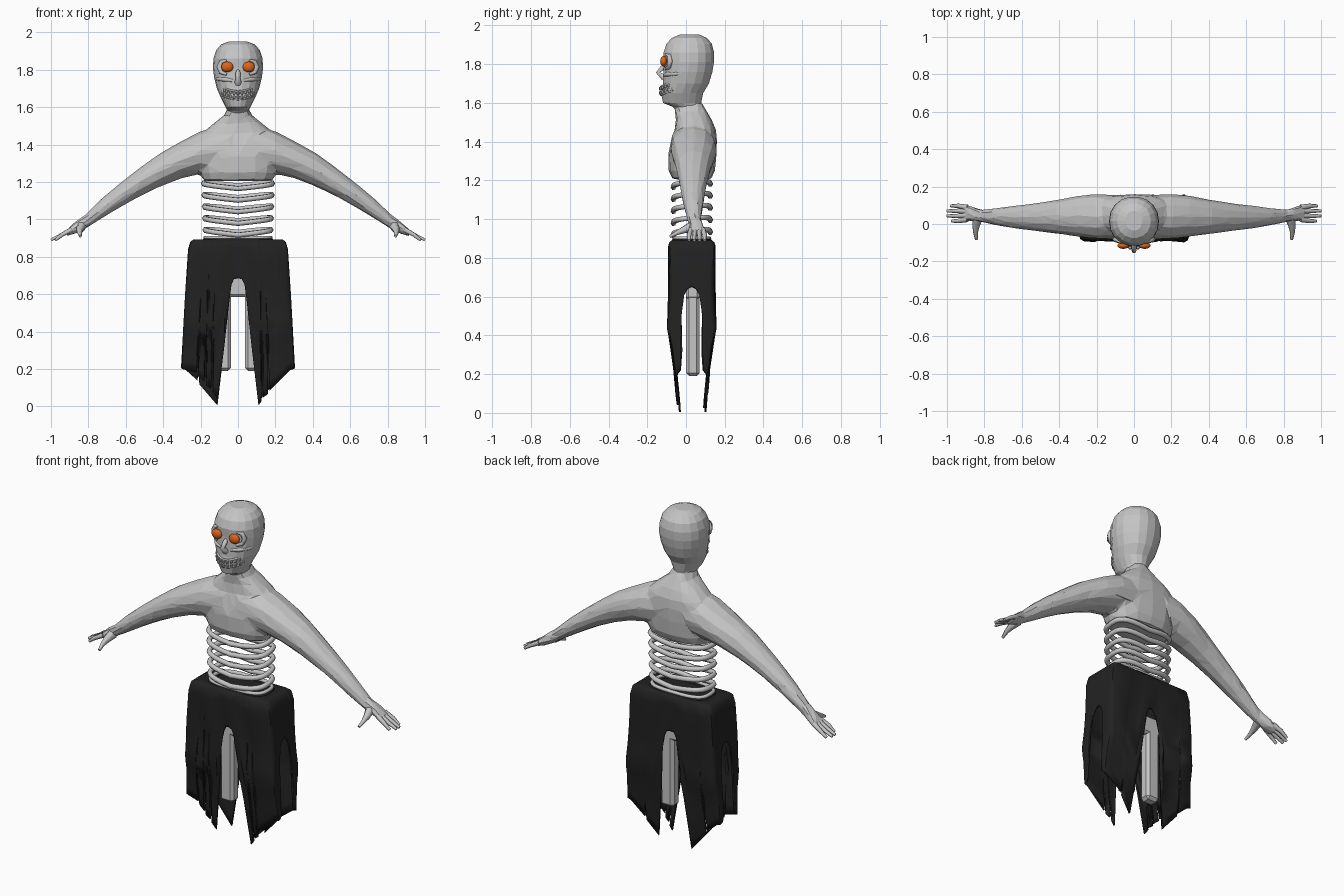
import bpy, bmesh, math
from mathutils import Vector

cube = bpy.data.objects.get("Cube")
if cube:
    bpy.data.objects.remove(cube, do_unlink=True)


def material(name, rgb):
    m = bpy.data.materials.new(name)
    m.use_nodes = True
    m.diffuse_color = (*rgb, 1)
    m.node_tree.nodes["Principled BSDF"].inputs["Base Color"].default_value = (*rgb, 1)
    return m


BONE = material("bone grey", (0.56, 0.56, 0.56))
CLOTH = material("black cloth", (0.016, 0.016, 0.016))
GLOW = material("eye orange", (0.75, 0.13, 0.01))


def finish(name, bm, mat, smooth=False):
    bmesh.ops.recalc_face_normals(bm, faces=bm.faces)
    me = bpy.data.meshes.new(name)
    bm.to_mesh(me)
    bm.free()
    ob = bpy.data.objects.new(name, me)
    bpy.context.collection.objects.link(ob)
    me.materials.append(mat)
    for p in me.polygons:
        p.use_smooth = smooth
    return ob


def loft(name, rings, mat, smooth=False, top=True):
    bm = bmesh.new()
    vs = [[bm.verts.new(p) for p in ring] for ring in rings]
    n = len(vs[0])
    for a, b in zip(vs, vs[1:]):
        for i in range(n):
            j = (i + 1) % n
            bm.faces.new((a[i], a[j], b[j], b[i]))
    bm.faces.new(vs[0])
    if top:
        bm.faces.new(vs[-1])
    return finish(name, bm, mat, smooth)


def oval(n, power=1.0):
    """Unit oval; a power below one makes it boxier."""
    out = []
    for i in range(n):
        a = math.tau * i / n
        c, s = math.cos(a), math.sin(a)
        out.append((math.copysign(abs(c) ** power, c), math.copysign(abs(s) ** power, s)))
    return out


def stack(name, rows, n, power):
    """Loft of level ovals; rows hold height, half width, front y, back y."""
    rings = [[(w * c, (f + b) / 2 + (b - f) / 2 * s, z) for c, s in oval(n, power)]
             for z, w, f, b in rows]
    return loft(name, rings, BONE)


def activate(obs):
    bpy.ops.object.select_all(action="DESELECT")
    for ob in obs:
        ob.select_set(True)
    bpy.context.view_layer.objects.active = obs[0]


def tube(name, points, radii, mat, closed=False):
    cu = bpy.data.curves.new(name, "CURVE")
    cu.dimensions = "3D"
    cu.bevel_depth, cu.bevel_resolution, cu.use_fill_caps = 1, 1, True
    sp = cu.splines.new("POLY")
    sp.points.add(len(points) - 1)
    for p, co, r in zip(sp.points, points, radii):
        p.co, p.radius = (*co, 1), r
    sp.use_cyclic_u = closed
    cu.materials.append(mat)
    ob = bpy.data.objects.new(name, cu)
    bpy.context.collection.objects.link(ob)
    activate([ob])
    bpy.ops.object.convert(target="MESH")


def ball(name, loc, scale, mat):
    bm = bmesh.new()
    bmesh.ops.create_uvsphere(bm, u_segments=16, v_segments=10, radius=1)
    for v in bm.verts:
        v.co = Vector(a * s + l for a, s, l in zip(v.co, scale, loc))
    finish(name, bm, mat, True)


def box(name, loc, size, mat, bevel):
    bm = bmesh.new()
    bmesh.ops.create_cube(bm, size=1)
    for v in bm.verts:
        v.co = Vector(a * s + l for a, s, l in zip(v.co, size, loc))
    bmesh.ops.bevel(bm, geom=bm.edges[:], offset=bevel, segments=1, affect="EDGES")
    finish(name, bm, mat)


def lerp(table, x):
    for (a, p), (b, q) in zip(table, table[1:]):
        if x <= b:
            return p + (q - p) * max(0, (x - a) / (b - a))
    return table[-1][1]


# Skull and neck
stack("skull", [(1.55, .06, -.04, .09), (1.58, .057, -.07, .08), (1.60, .066, -.12, .08),
                (1.65, .092, -.13, .09), (1.70, .113, -.12, .12), (1.76, .128, -.118, .138),
                (1.81, .134, -.115, .146), (1.86, .131, -.118, .147), (1.905, .116, -.102, .135),
                (1.935, .09, -.075, .11), (1.952, .045, -.035, .07)], 18, .95)
tube("nose", [(0, -.105, 1.80), (0, -.122, 1.78), (0, -.145, 1.757), (0, -.112, 1.73)],
     [.008, .015, .012, .02], BONE)
for x in (-1, 1):
    ball("eye", (x * .057, -.115, 1.815), (.032, .018, .028), GLOW)
    tube("outer_orbit", [(x * .06, -.102, 1.85), (x * .088, -.086, 1.843), (x * .1, -.082, 1.815),
                         (x * .09, -.088, 1.785), (x * .06, -.103, 1.775)],
         [.006, .012, .015, .012, .008], BONE)
    tube("cheekbone", [(x * .03, -.11, 1.742), (x * .07, -.095, 1.748), (x * .108, -.05, 1.75),
                       (x * .12, 0, 1.76)], [.008, .013, .01, .006], BONE)

# Teeth in two curved rows on gum ridges
for z, side in ((1.674, "upper"), (1.652, "lower")):
    arc = [(.088 * math.sin(a), -.035 - .098 * math.cos(a), z + .024 * math.sin(a) ** 2)
           for a in [math.radians(d) for d in range(-70, 71, 14)]]
    shift = .010 if side == "upper" else -.010
    tube(side + "_gum", [(x, y + .004, h + shift) for x, y, h in arc], [.006] * len(arc), BONE)
    for x, y, h in arc:
        box(side + "_tooth", (x, y, h), (.014, .014, .018), BONE, .003)

# Chest and arms, fused into one faceted body
body = [stack("body", [(1.205, .188, -.07, .13), (1.25, .203, -.09, .15), (1.34, .21, -.092, .158),
                       (1.41, .22, -.075, .16), (1.46, .19, -.058, .155), (1.51, .135, -.052, .135),
                       (1.56, .07, -.058, .105), (1.60, .055, -.065, .085)], 16, .8)]
# Rows hold x, height, half height, middle y, half depth
ARM = [(.04, 1.38, .13, .035, .12), (.2, 1.357, .115, .04, .12), (.3, 1.32, .1, .042, .11),
       (.42, 1.263, .09, .038, .09), (.54, 1.19, .075, .037, .073), (.65, 1.115, .063, .037, .06),
       (.75, 1.042, .052, .04, .045), (.82, .985, .04, .045, .033), (.87, .955, .034, .055, .043),
       (.92, .925, .018, .058, .048)]
for x in (-1, 1):
    body.append(loft("arm", [[(x * px, yc + hy * c, zc + hz * s) for c, s in oval(12)]
                             for px, zc, hz, yc, hy in ARM], BONE))
activate(body)
bpy.ops.object.join()
fuse = body[0].modifiers.new("fuse", "REMESH")
fuse.mode, fuse.voxel_size = "VOXEL", .012
relax = body[0].modifiers.new("relax", "SMOOTH")
relax.factor, relax.iterations = .5, 6
facet = body[0].modifiers.new("facet", "DECIMATE")
facet.ratio = .035

# Fingers and thumbs
for x in (-1, 1):
    for i, reach in enumerate((.975, 1.0, 1.0, .98)):
        y = .016 + .027 * i
        tube("finger", [(x * .89, .025 + .021 * i, .945), (x * .94, y, .918),
                        (x * reach, y, .89)], [.015, .012, .008], BONE)
    tube("thumb", [(x * .835, .035, .965), (x * .845, -.01, .945), (x * .847, -.045, .93),
                   (x * .843, -.083, .91)], [.028, .02, .013, .008], BONE)

# Ribs: hoops sagging in the middle of the front
for k in range(5):
    z, w = 1.182 - .062 * k, .184 - .002 * k
    path = [(w * c, .03 + .095 * s, z + .008 * s + .02 * (abs(c) - .5))
            for c, s in oval(28, .65)]
    tube("rib", path, [.0145] * len(path), BONE, True)
for z, mat, r in ((.902, BONE, .011), (.885, CLOTH, .016)):
    path = [(.175 * c, .03 + .09 * s, z) for c, s in oval(28, .65)]
    tube("waist_hoop", path, [r] * len(path), mat, True)

# Pelvis and legs
box("pelvis", (0, .035, .64), (.25, .07, .11), BONE, .012)
for x in (-1, 1):
    box("leg", (x * .08, .035, .44), (.085, .07, .5), BONE, .016)

# Torn skirt: each quarter runs from the middle of the front or back to the side
WIDTH = [(0, .305), (.2, .30), (.6, .278), (.84, .262), (.88, .25)]
DEPTH = [(0, .066), (.2, .083), (.34, .095), (.43, .118), (.55, .111), (.86, .117), (.885, .11)]


def quarter(slits, lift):
    pts = [(0, 1, .685), (.08, 1, .68), (.13, 1, .65), (.18, 1, .56), (.25, 1, .33),
           (.36, 1, .005 + lift)]
    for s, height in slits:
        low = .005 + lift + .19 * (s - .36) / .57
        pts += [(s - .016, 1, low), (s - .007, 1, height), (s + .007, 1, height),
                (s + .016, 1, low + .02)]
    return pts + [(.93, 1, .195), (.99, .94, .2), (1, .85, .205), (1, .68, .22),
                  (1, .56, .32), (1, .47, .5), (1, .36, .61), (1, .18, .64), (1, 0, .65)]


QUARTERS = [(1, -1, quarter([(.43, .38), (.54, .28)], 0)),
            (1, 1, quarter([(.6, .2)], .02)),
            (-1, 1, quarter([(.7, .34)], 0)),
            (-1, -1, quarter([(.46, .36), (.58, .44), (.72, .38)], .035))]
columns = []
for k, (sx, sy, pts) in enumerate(QUARTERS):
    pts = pts if k % 2 == 0 else pts[::-1]
    columns += [(sx * a, sy * b, hem) for a, b, hem in pts[:-1]]
rings = [[(a * .18, .03 + b * .07, .885) for a, b, h in columns],
         [(a * .235, .03 + b * .10, .888) for a, b, h in columns]]
ROWS = 14
for r in range(ROWS + 1):
    ring = []
    for a, b, hem in columns:
        z = .878 + (hem - .878) * r / ROWS
        fold = .006 * math.sin(a * 11 + z * 9) * min(1, (.88 - z) * 4)
        ring.append((a * lerp(WIDTH, z), .03 + b * (lerp(DEPTH, z) + fold), z))
    rings.append(ring)
skirt = loft("torn_skirt", rings, CLOTH, True, top=False)
solid = skirt.modifiers.new("thickness", "SOLIDIFY")
solid.thickness, solid.offset = .01, 0
activate([skirt])
bpy.ops.object.shade_smooth_by_angle(angle=math.radians(50))
